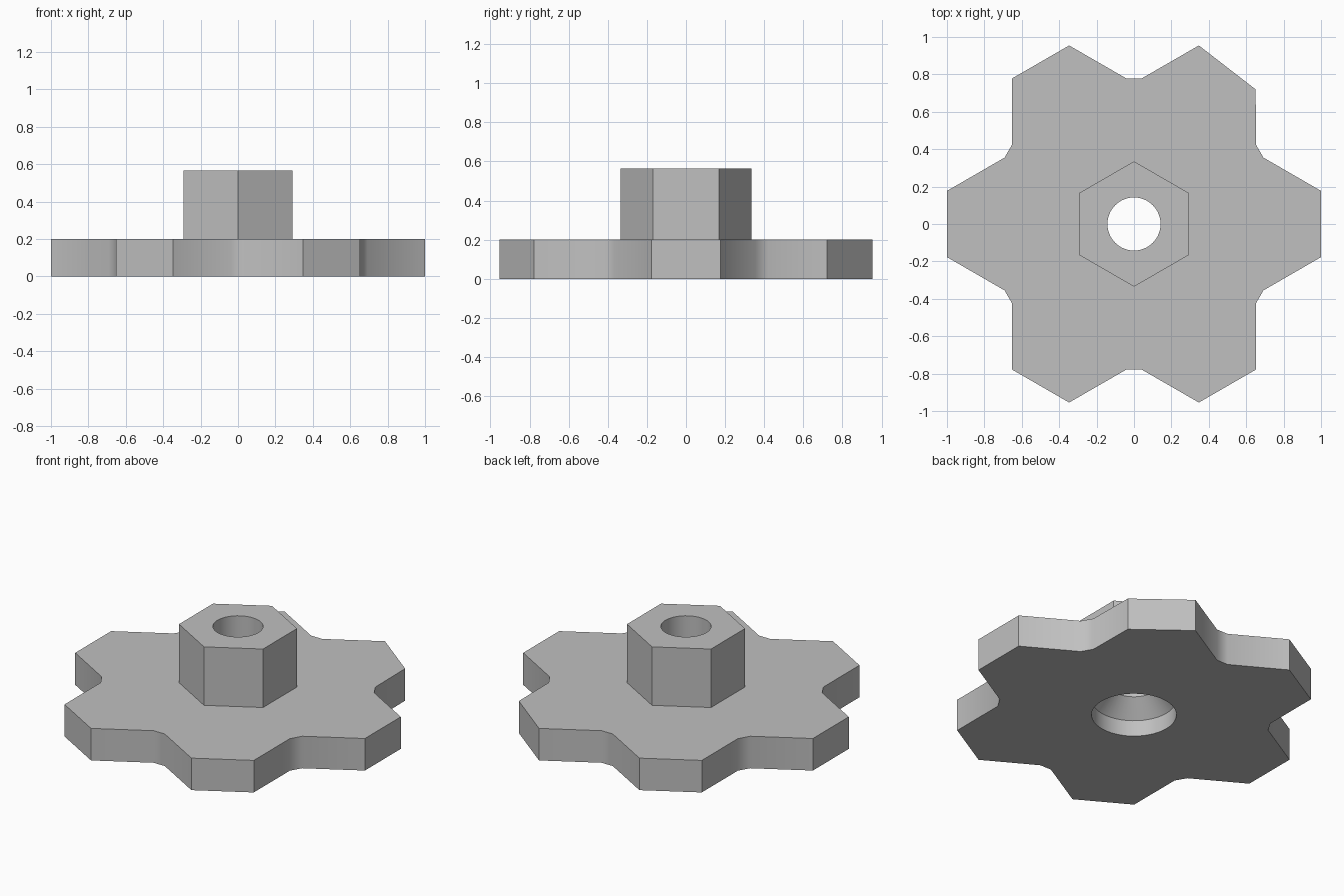
import bpy, bmesh, math
from mathutils import Vector, Matrix

if "Cube" in bpy.data.objects:
    bpy.data.objects.remove(bpy.data.objects["Cube"], do_unlink=True)

grey = bpy.data.materials.new("plain grey")
grey.use_nodes = True
colour = (0.53, 0.53, 0.53, 1)
grey.diffuse_color = colour
grey.node_tree.nodes["Principled BSDF"].inputs["Base Color"].default_value = colour


def finish(name, bm):
    bmesh.ops.recalc_face_normals(bm, faces=bm.faces)
    mesh = bpy.data.meshes.new(name)
    bm.to_mesh(mesh)
    bm.free()
    mesh.materials.append(grey)
    obj = bpy.data.objects.new(name, mesh)
    bpy.context.collection.objects.link(obj)
    return obj


def prism(name, outline, bottom, top):
    bm = bmesh.new()
    face = bm.faces.new([bm.verts.new((x, y, bottom)) for x, y in outline])
    extruded = bmesh.ops.extrude_face_region(bm, geom=[face])["geom"]
    verts = [v for v in extruded if isinstance(v, bmesh.types.BMVert)]
    bmesh.ops.translate(bm, verts=verts, vec=(0, 0, top - bottom))
    return finish(name, bm)


def lathe(name, profile, sides):
    bm = bmesh.new()
    verts = [bm.verts.new((r, 0, z)) for r, z in profile]
    edges = [bm.edges.new(pair) for pair in zip(verts, verts[1:])]
    bmesh.ops.spin(bm, geom=verts + edges, cent=(0, 0, 0), axis=(0, 0, 1),
                   angle=math.tau, steps=sides, use_duplicate=False)
    bmesh.ops.remove_doubles(bm, verts=bm.verts, dist=0.0001)
    return finish(name, bm)


# Six-lobed plate: one lobe repeated around the centre
lobe = [(0.692, -0.355), (1, -0.177), (1, 0.177), (0.692, 0.355)]
outline = []
for i in range(6):
    turn = Matrix.Rotation(i * math.tau / 6, 2)
    outline += [tuple(turn @ Vector(p)) for p in lobe]
# One corner of the back left lobe is trimmed
outline[5] = (0.65, 0.72)
plate = prism("lobed_plate_with_hub", outline, 0, 0.2)

# Hexagonal hub
hexagon = [(0.335 * math.sin(i * math.tau / 6), 0.335 * math.cos(i * math.tau / 6))
           for i in range(6)]
hub = prism("hex_hub", hexagon, 0.15, 0.565)

# Through hole with a wide tapered recess underneath
bore = lathe("bore_cutter", [(0, -0.1), (0.24, -0.1), (0.24, 0.1),
                             (0.142, 0.2), (0.142, 0.7), (0, 0.7)], 48)

bpy.ops.object.select_all(action='DESELECT')
bpy.context.view_layer.objects.active = plate
plate.select_set(True)
for tool, operation in ((hub, 'UNION'), (bore, 'DIFFERENCE')):
    mod = plate.modifiers.new(tool.name, 'BOOLEAN')
    mod.object = tool
    mod.operation = operation
    mod.solver = 'EXACT'
    bpy.ops.object.modifier_apply(modifier=mod.name)
    bpy.data.objects.remove(tool, do_unlink=True)
bpy.ops.object.shade_smooth_by_angle(angle=math.radians(35))
